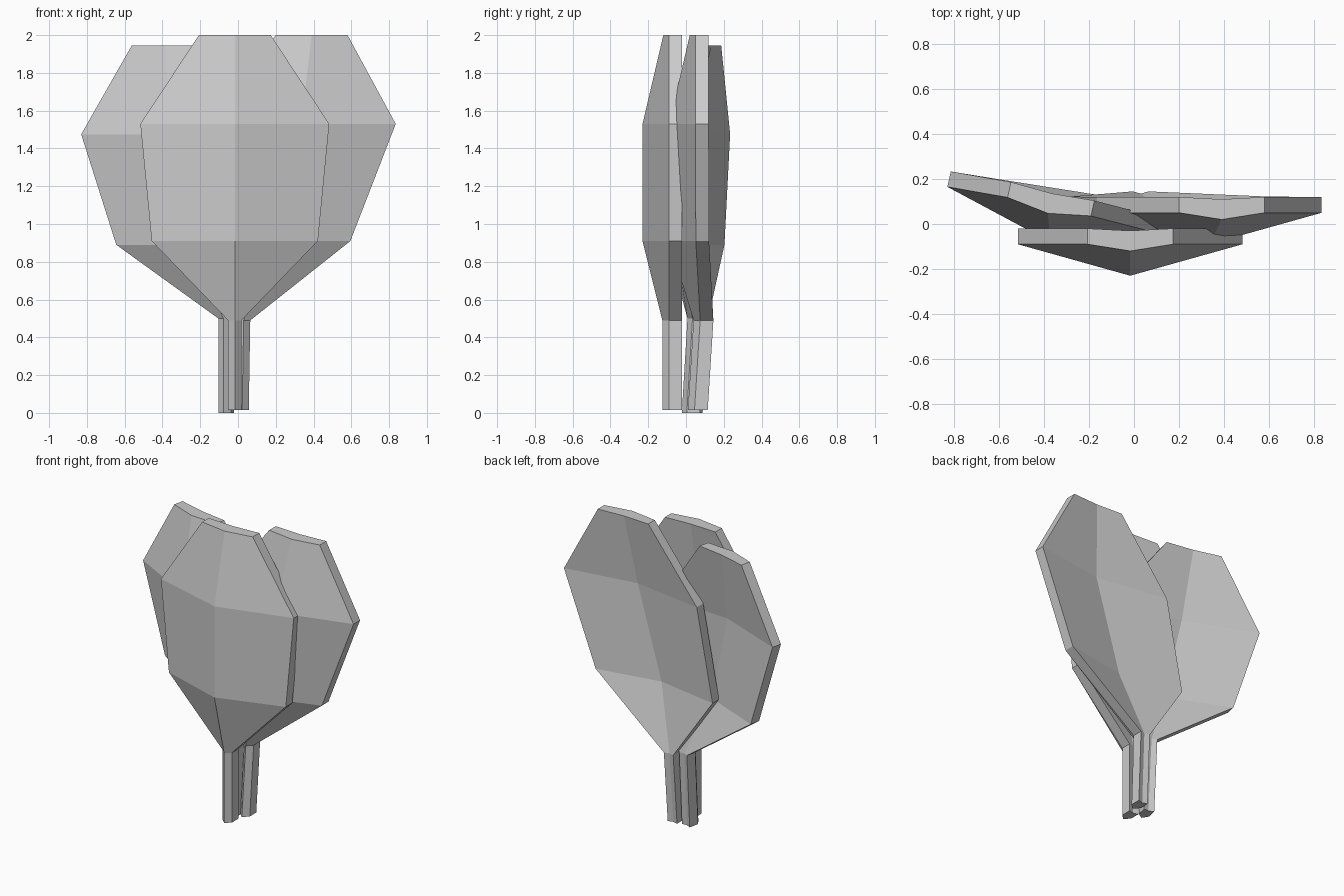
import bpy, bmesh
from math import radians
from mathutils import Matrix, Vector

if "Cube" in bpy.data.objects:
    bpy.data.objects.remove(bpy.data.objects["Cube"])

# Shared leaf shape, stem foot to tip: half width, front ridge depth, back groove depth
SHAPE = [(0.035, 0.035, 0.01), (0.035, 0.035, 0.01), (0.44, 0.14, 0.08),
         (0.50, 0.14, 0.08), (0.19, 0.03, 0.01)]
THICK = 0.07


def leaf(name, spine, turn=0):
    """Loft a folded plate along spine points (x, y of the front rim line, z)."""
    rot = Matrix.Rotation(radians(turn), 3, 'Z')
    bm = bmesh.new()
    rings = []
    for (half, ridge, groove), centre in zip(SHAPE, spine):
        section = [(-half, 0), (0, -ridge), (half, 0),
                   (half, THICK), (0, THICK - groove), (-half, THICK)]
        rings.append([bm.verts.new(Vector(centre) + rot @ Vector((x, y, 0)))
                      for x, y in section])
    for low, high in zip(rings, rings[1:]):
        for i in range(6):
            j = (i + 1) % 6
            bm.faces.new((low[i], low[j], high[j], high[i]))
    # end caps, split along the fold
    for ring in (rings[0], rings[-1]):
        bm.faces.new((ring[0], ring[1], ring[4], ring[5]))
        bm.faces.new((ring[1], ring[2], ring[3], ring[4]))
    bmesh.ops.recalc_face_normals(bm, faces=bm.faces)
    mesh = bpy.data.meshes.new(name)
    bm.to_mesh(mesh)
    bm.free()
    obj = bpy.data.objects.new(name, mesh)
    bpy.context.collection.objects.link(obj)
    return obj


# Upright leaf in front
leaf("front_leaf", [(-0.017, -0.09, z) for z in (0.015, 0.49, 0.91, 1.53, 2.0)])

# Leaf leaning to the right, behind
leaf("right_leaf", [(0.022, 0.045, 0.015), (0.03, 0.075, 0.49), (0.155, 0.052, 0.91),
                    (0.335, 0.05, 1.53), (0.39, 0.05, 2.0)])

# Leaf leaning to the left, turned outwards
leaf("left_leaf", [(-0.07, 0.012, 0.0), (-0.07, 0.042, 0.50), (-0.215, 0.04, 0.89),
                   (-0.342, 0.057, 1.475), (-0.377, 0.077, 1.945)], turn=-12.5)
